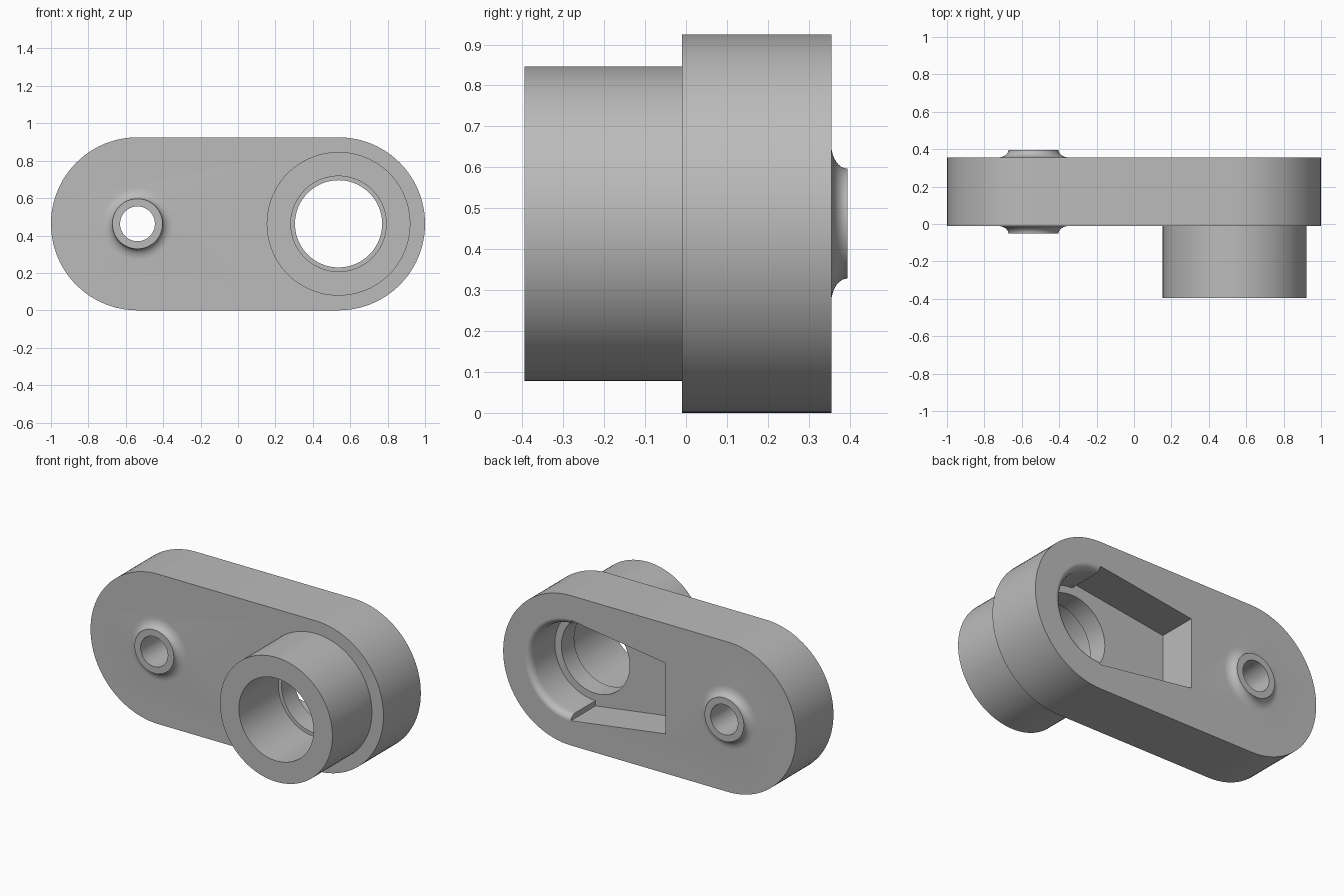
import bpy, bmesh
from math import sin, cos, pi
from mathutils import Vector

cube = bpy.data.objects.get("Cube")
if cube:
    bpy.data.objects.remove(cube, do_unlink=True)

RADIUS = 0.4625            # plate end radius and axis height
AXIS_X = 1 - RADIUS        # distance of both bores from the middle
FRONT, BACK = -0.01, 0.355
FLOOR = 0.115
SEGMENTS = 96

grey = bpy.data.materials.new("light_grey")
grey.use_nodes = True
colour = (0.5, 0.5, 0.5, 1)
grey.diffuse_color = colour
grey.node_tree.nodes["Principled BSDF"].inputs["Base Color"].default_value = colour


def finish(name, bm):
    bmesh.ops.recalc_face_normals(bm, faces=bm.faces)
    mesh = bpy.data.meshes.new(name)
    bm.to_mesh(mesh)
    bm.free()
    mesh.materials.append(grey)
    obj = bpy.data.objects.new(name, mesh)
    bpy.context.collection.objects.link(obj)
    return obj


def prism(name, outline, y0, y1):
    """Extrude an x-z outline along y."""
    bm = bmesh.new()
    face = bm.faces.new([bm.verts.new((x, y0, z)) for x, z in outline])
    moved = bmesh.ops.extrude_face_region(bm, geom=[face])["geom"]
    verts = [v for v in moved if isinstance(v, bmesh.types.BMVert)]
    bmesh.ops.translate(bm, verts=verts, vec=(0, y1 - y0, 0))
    return finish(name, bm)


def lathe(name, x, profile):
    """Turn a (radius, y) profile around a y-parallel axis, with flat ends."""
    bm = bmesh.new()
    rings = []
    for r, y in profile:
        rings.append([bm.verts.new((x + r * cos(2 * pi * i / SEGMENTS), y,
                                    RADIUS + r * sin(2 * pi * i / SEGMENTS)))
                      for i in range(SEGMENTS)])
    for a, b in zip(rings, rings[1:]):
        for i in range(SEGMENTS):
            j = (i + 1) % SEGMENTS
            bm.faces.new((a[i], a[j], b[j], b[i]))
    bm.faces.new(rings[0])
    bm.faces.new(rings[-1])
    return finish(name, bm)


def combine(target, tool, operation):
    mod = target.modifiers.new(operation.lower(), "BOOLEAN")
    mod.operation = operation
    mod.solver = "EXACT"
    mod.object = tool
    bpy.context.view_layer.objects.active = target
    bpy.ops.object.modifier_apply(modifier=mod.name)
    bpy.data.objects.remove(tool, do_unlink=True)


# Plate with two round ends
half = SEGMENTS // 2
outline = []
for side, start in ((1, -pi / 2), (-1, pi / 2)):
    for i in range(half + 1):
        a = start + pi * i / half
        outline.append((side * AXIS_X + RADIUS * cos(a), RADIUS + RADIUS * sin(a)))
arm = prism("crank_arm", outline, FRONT, BACK)

# Large front boss
combine(arm, lathe("front_boss", AXIS_X, [(0.384, -0.395), (0.384, 0.05)]), "UNION")

# Small collar, flared into both plate faces
steps = 8
arc = [(i / steps) * pi / 2 for i in range(steps + 1)]
flare = [(0.193 - 0.059 * cos(a), 0.04 * (1 - sin(a))) for a in arc]
collar = [(r, FRONT - h) for r, h in flare] + [(r, BACK + h) for r, h in reversed(flare)]
combine(arm, lathe("collar", -AXIS_X, collar), "UNION")

# Bores: small hole, wide front bore, narrower inner lip
combine(arm, lathe("small_bore", -AXIS_X, [(0.093, -0.3), (0.093, 0.6)]), "DIFFERENCE")
combine(arm, lathe("large_bore", AXIS_X, [(0.255, -0.6), (0.255, FRONT)]), "DIFFERENCE")
combine(arm, lathe("inner_bore", AXIS_X, [(0.233, -0.2), (0.233, 0.2)]), "DIFFERENCE")

# Back pocket: tapered slot and round seat with a rounded rim
slot = [(-0.11, RADIUS - 0.218), (AXIS_X, RADIUS - 0.31),
        (AXIS_X, RADIUS + 0.31), (-0.11, RADIUS + 0.218)]
combine(arm, prism("pocket_slot", slot, FLOOR, 0.5), "DIFFERENCE")
rim = [(0.3125 - 0.035 * sin(a), BACK - 0.045 * (1 - cos(a))) for a in reversed(arc)]
seat = [(0.2775, FLOOR)] + rim + [(0.3125, 0.5)]
combine(arm, lathe("pocket_seat", AXIS_X, seat), "DIFFERENCE")

# Smooth curved walls, keep the rims sharp
bpy.ops.object.select_all(action="DESELECT")
arm.select_set(True)
bpy.context.view_layer.objects.active = arm
bpy.ops.object.shade_smooth_by_angle(angle=pi / 6)
